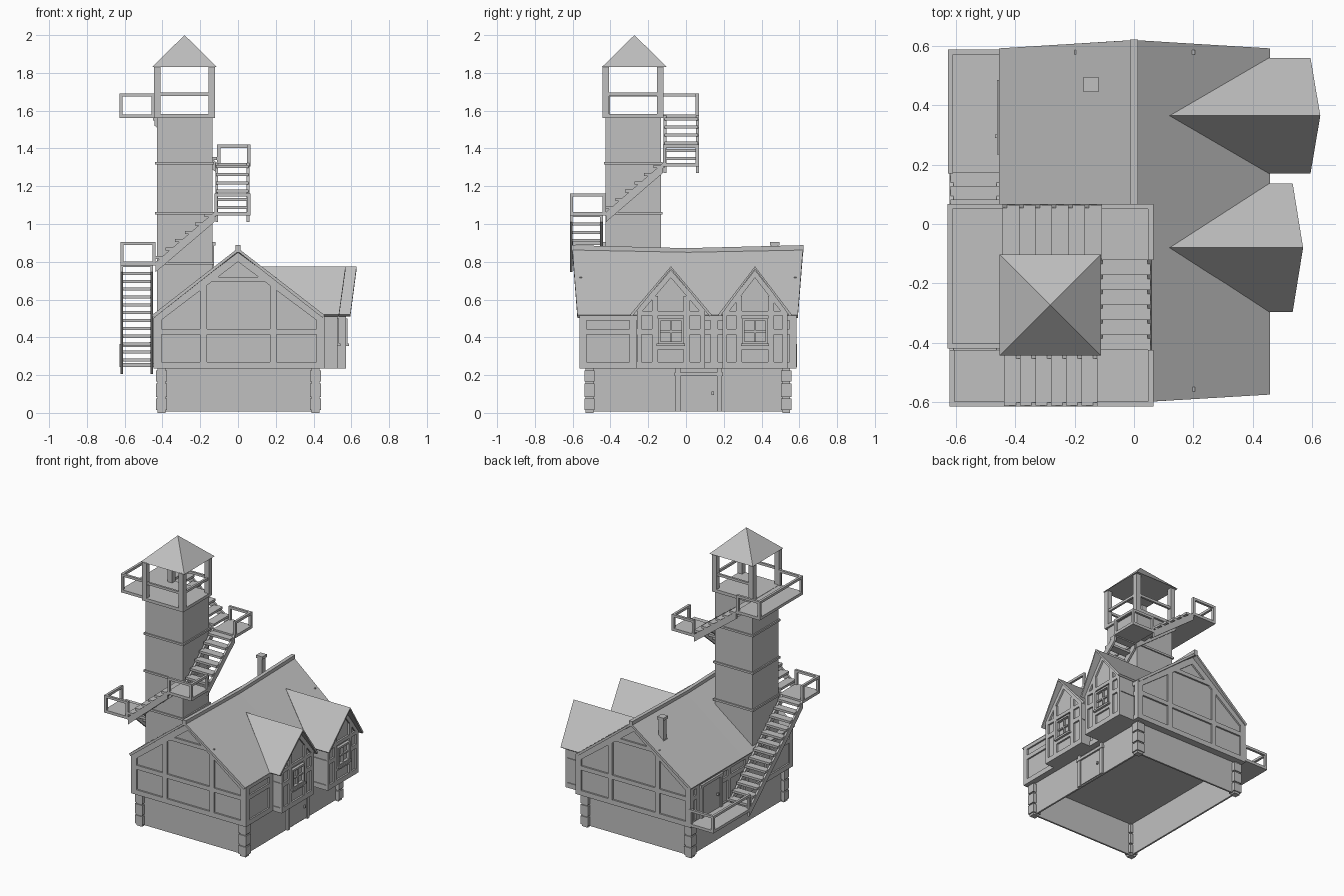
import bpy, bmesh

if "Cube" in bpy.data.objects:
    bpy.data.objects.remove(bpy.data.objects["Cube"])

GREY = bpy.data.materials.new("plain_grey")
GREY.diffuse_color = (0.53, 0.53, 0.53, 1)
GREY.use_nodes = True
GREY.node_tree.nodes["Principled BSDF"].inputs["Base Color"].default_value = GREY.diffuse_color


def faces(bm, verts, polys):
    vs = [bm.verts.new(v) for v in verts]
    for p in polys:
        bm.faces.new([vs[i] for i in p])


def prism(bm, pts, axis, a, b):
    """Extrude a 2D outline along x (outline is y,z) or along y (outline is x,z)."""
    def put(p, d):
        return (d, p[0], p[1]) if axis == 'x' else (p[0], d, p[1])
    n = len(pts)
    polys = [range(n), range(2 * n - 1, n - 1, -1)]
    polys += [(i, i + n, (i + 1) % n + n, (i + 1) % n) for i in range(n)]
    faces(bm, [put(p, a) for p in pts] + [put(p, b) for p in pts], polys)


def box(bm, x0, x1, y0, y1, z0, z1):
    prism(bm, [(x0, z0), (x1, z0), (x1, z1), (x0, z1)], 'y', y0, y1)


def slab(bm, axis, u0, u1, v0, v1, z0, z1):
    """Box with u running along the given axis and v across it."""
    if axis == 'x':
        box(bm, u0, u1, v0, v1, z0, z1)
    else:
        box(bm, v0, v1, u0, u1, z0, z1)


def finish(name, bm, thick=0):
    bmesh.ops.recalc_face_normals(bm, faces=bm.faces)
    me = bpy.data.meshes.new(name)
    bm.to_mesh(me)
    bm.free()
    me.materials.append(GREY)
    ob = bpy.data.objects.new(name, me)
    bpy.context.collection.objects.link(ob)
    if thick:
        m = ob.modifiers.new("thickness", 'SOLIDIFY')
        m.thickness = thick
        m.offset = -1
    return ob


# Ground floor: open-bottomed wall ring
bm = bmesh.new()
X0, X1, Y0, Y1, T = -0.41, 0.415, -0.515, 0.535, 0.012
for x in (X0, X1 - T):
    box(bm, x, x + T, Y0, Y1, 0.008, 0.24)
for y in (Y0, Y1 - T):
    box(bm, X0 + T, X1 - T, y, y + T, 0.008, 0.24)
finish("ground_floor_walls", bm)

# Corner posts made of stacked blocks with narrow joints
bm = bmesh.new()
for x in (-0.405, 0.41):
    for y in (-0.511, 0.531):
        box(bm, x - .022, x + .022, y - .02, y + .02, 0, 0.236)
        for z0, z1 in ((.015, .075), (.085, .155), (.165, .225)):
            box(bm, x - .03, x + .03, y - .027, y + .027, z0, z1)
finish("corner_posts", bm)

# Ground floor door
bm = bmesh.new()
box(bm, .41, .43, -.055, -.03, .008, .235)
box(bm, .41, .43, .165, .19, .008, .235)
box(bm, .41, .434, -.06, .195, .195, .215)
box(bm, .41, .422, -.03, .165, .015, .195)
box(bm, .42, .432, .135, .147, .095, .112)
finish("ground_door", bm)

# Upper storey body with gables
bm = bmesh.new()
prism(bm, [(-.436, .235), (.446, .235), (.446, .505), (0, .845), (-.436, .505)], 'y', -.552, .574)
finish("upper_storey", bm)

# Timber frame on both gables
bm = bmesh.new()
for ya, yb in ((-.564, -.55), (.572, .586)):
    for x0, x1, z0, z1 in ((-.447, .457, .235, .27), (-.447, .457, .415, .445),
                           (-.2, .205, .693, .72), (-.2, -.165, .235, .695),
                           (.17, .205, .235, .695), (-.447, -.405, .235, .51),
                           (.415, .457, .235, .51)):
        box(bm, x0, x1, ya, yb, z0, z1)
    for e in (-.447, .457):
        prism(bm, [(e, .51), (0, .85), (0, .80), (e, .46)], 'y', ya, yb)
# Timber frame on both long sides
for xa, xb in ((-.447, -.434), (.444, .457)):
    for z0, z1 in ((.235, .27), (.415, .445), (.49, .515)):
        box(bm, xa, xb, -.564, .586, z0, z1)
    for y in (-.545, -.28, -.05, .15, .5, .567):
        box(bm, xa, xb, y - .019, y + .019, .235, .51)
finish("timber_frame", bm)

# Balcony door
bm = bmesh.new()
for y in (.24, .455):
    box(bm, -.46, -.436, y, y + .025, .25, .49)
box(bm, -.462, -.436, .235, .485, .48, .5)
box(bm, -.452, -.436, .26, .46, .25, .48)
box(bm, -.468, -.45, .29, .302, .36, .375)
finish("balcony_door", bm)

# Main roof with a slight sag at the ridge
bm = bmesh.new()
ROWS = ((-.575, -.602), (.005, .005), (.592, .62))
verts = []
for (ye, yr), zr in zip(ROWS, (.872, .86, .872)):
    verts += [(-.455, ye, .518), (0, yr, zr), (.458, ye, .518)]
faces(bm, verts, [(r + i, r + i + 1, r + i + 4, r + i + 3) for r in (0, 3) for i in (0, 1)])
finish("main_roof", bm, 0.018)

# Ridge beam
bm = bmesh.new()
prism(bm, [(-.605, .85), (0, .84), (.622, .85), (.622, .888), (0, .872), (-.605, .888)], 'x', -.013, .013)
finish("ridge_beam", bm)

# Dormers: (peak y, roof half width, wall x, eave x, peak x, wall half width)
for tag, yc, hw, wx, ex, px, ww in (("front", -.08, .216, .515, .535, .57, .175),
                                    ("rear", .365, .195, .56, .595, .628, .167)):
    bm = bmesh.new()
    faces(bm, [(.12, yc, .776), (px, yc, .776), (ex, yc - hw, .52), (.455, yc - hw, .52),
               (ex, yc + hw, .52), (.455, yc + hw, .52)], [(0, 3, 2, 1), (0, 1, 4, 5)])
    finish(tag + "_dormer_roof", bm, 0.014)

    bm = bmesh.new()
    zt = .755 - .25 * ww / hw
    prism(bm, [(yc - ww, .235), (yc + ww, .235), (yc + ww, zt), (yc, .755), (yc - ww, zt)], 'x', .4, wx)
    finish(tag + "_dormer_wall", bm)

    bm = bmesh.new()
    a, b = wx - .002, wx + .012
    for s in (-1, 1):
        def strip(y0, y1, z0, z1):
            lo, hi = sorted((yc + s * y0, yc + s * y1))
            box(bm, a, b, lo, hi, z0, z1)
        strip(ww - .02, ww + .005, .235, zt)
        strip(.068, .1, .235, .62)
        strip(.085, ww, .415, .445)
        strip(0, ww, .235, .27)
        strip(0, ww, .515, .54)
        strip(0, .09, .335, .355)
        prism(bm, [(yc + s * ww, zt), (yc, .757), (yc, .715), (yc + s * ww, zt - .042)], 'x', a, b)
        # side wall boards
        y = yc + s * ww
        for z0, z1 in ((.235, .27), (.415, .445)):
            box(bm, .44, b, y - .006, y + .006, z0, z1)
    finish(tag + "_dormer_timber", bm)

    # Window frame, bars and sill
    bm = bmesh.new()
    a, b = wx - .002, wx + .02
    for y in (-.068, .055):
        box(bm, a, b, yc + y, yc + y + .013, .365, .5)
    for z in (.365, .487):
        box(bm, a, b, yc - .068, yc + .068, z, z + .013)
    box(bm, a, b - .008, yc - .005, yc + .005, .37, .49)
    box(bm, a, b - .008, yc - .06, yc + .06, .425, .435)
    box(bm, a, b + .008, yc - .075, yc + .075, .355, .368)
    finish(tag + "_dormer_window", bm)

# Chimney
bm = bmesh.new()
box(bm, -.163, -.127, .452, .488, .68, .885)
box(bm, -.17, -.12, .445, .495, .885, .905)
box(bm, -.168, -.122, .447, .493, .68, .745)
finish("chimney", bm)

# Tower shaft with thin bands
bm = bmesh.new()
box(bm, -.43, -.135, -.426, -.133, .3, 1.57)
for z in (.785, 1.05, 1.315):
    box(bm, -.439, -.126, -.435, -.124, z, z + .014)
finish("tower_shaft", bm)

# Lookout: floor, posts, rails
bm = bmesh.new()
LX0, LX1, LY0, LY1 = -.445, -.122, -.442, -.119
box(bm, LX0, LX1, LY0, LY1, 1.56, 1.582)
for x in (LX0, LX1 - .035):
    for y in (LY0, LY1 - .035):
        box(bm, x, x + .035, y, y + .035, 1.58, 1.835)
for y in (LY0 + .005, LY1 - .02):
    box(bm, LX0 + .03, LX1 - .03, y, y + .015, 1.678, 1.695)
box(bm, LX1 - .02, LX1 - .005, LY0 + .03, LY1 - .03, 1.678, 1.695)
finish("lookout", bm)

# Tower roof
bm = bmesh.new()
faces(bm, [(-.454, -.444, 1.832), (-.112, -.444, 1.832), (-.112, -.102, 1.832), (-.454, -.102, 1.832),
           (-.283, -.273, 2.0)], [(3, 2, 1, 0), (0, 1, 4), (1, 2, 4), (2, 3, 4), (3, 0, 4)])
finish("tower_roof", bm)


def platform(name, x0, x1, y0, y1, z, sides, h):
    """Landing slab with posts and a top rail on the listed sides."""
    bm = bmesh.new()
    t = .017
    box(bm, x0, x1, y0, y1, z - .006, z + .014)
    spans = {'left': (x0, x0 + t, y0, y1), 'right': (x1 - t, x1, y0, y1),
             'front': (x0, x1, y0, y0 + t), 'back': (x0, x1, y1 - t, y1)}
    corners = set()
    for s in sides:
        a, b, c, d = spans[s]
        box(bm, a, b, c, d, z + h - t, z + h)
        corners |= {(p, q) for p in (a, b - t) for q in (c, d - t)}
    for p, q in sorted(corners):
        box(bm, p, p + t, q, q + t, z + .01, z + h - .005)
    finish(name, bm)


def stairs(name, axis, u0, z0, u1, z1, v0, v1):
    """Open treads between two sloping stringers."""
    bm = bmesh.new()
    n = round((z1 - z0) / .042)
    du, dz = (u1 - u0) / n, (z1 - z0) / n
    for i in range(n):
        a, b = sorted((u0 + du * i, u0 + du * (i + 1.15)))
        z = z0 + dz * (i + .75)
        slab(bm, axis, a, b, v0 + .004, v1 - .004, z - .008, z + .008)
    outline = [(u0, z0 - .045), (u1, z1 - .045), (u1, z1 + .008), (u0, z0 + .008)]
    for v in (v0, v1 - .014):
        prism(bm, outline, 'y' if axis == 'x' else 'x', v, v + .014)
    finish(name, bm)


platform("balcony", -.627, -.436, .17, .588, .25, ('left', 'back'), .115)
platform("front_left_landing", -.622, -.436, -.615, -.424, .787, ('left', 'front'), .118)
platform("front_right_landing", -.125, .065, -.615, -.424, 1.05, ('right', 'front'), .112)
platform("back_right_landing", -.11, .065, -.122, .068, 1.31, ('right', 'back'), .11)
platform("top_walkway", -.628, -.442, -.42, .068, 1.566, ('left', 'front', 'back'), .126)

stairs("left_stairs", 'y', .175, .25, -.424, .79, -.622, -.45)
stairs("front_stairs", 'x', -.436, .79, -.125, 1.055, -.615, -.44)
stairs("right_stairs", 'y', -.424, 1.055, -.122, 1.315, -.12, .06)
stairs("back_stairs", 'x', -.11, 1.315, -.442, 1.566, -.118, .068)
